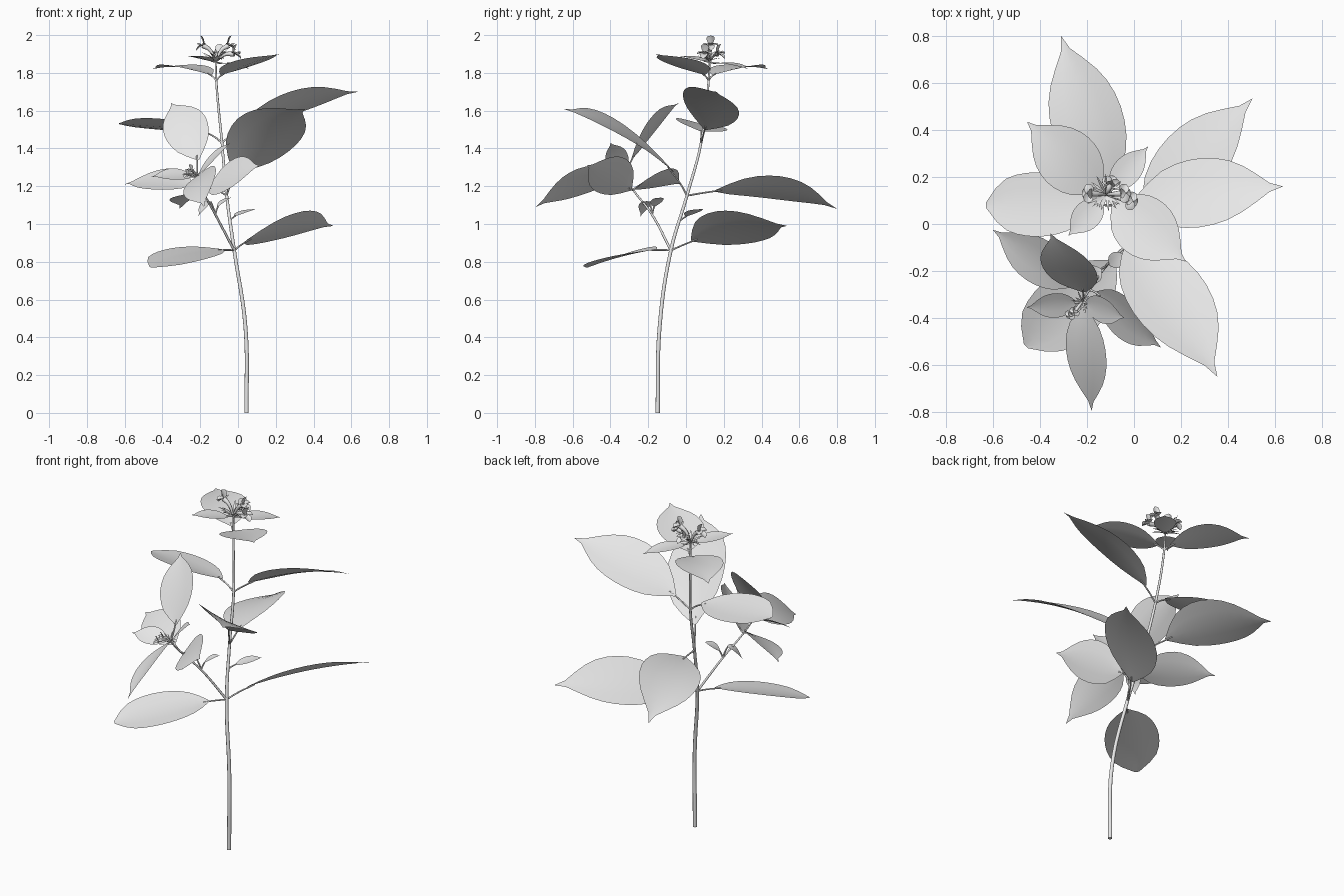
import bpy, bmesh, math, random
from mathutils import Vector

random.seed(4)
if "Cube" in bpy.data.objects:
    bpy.data.objects.remove(bpy.data.objects["Cube"])

grey = bpy.data.materials.new("pale_grey")
grey.use_nodes = True
grey.diffuse_color = (0.8, 0.8, 0.8, 1)
grey.node_tree.nodes["Principled BSDF"].inputs["Base Color"].default_value = grey.diffuse_color

UP = Vector((0, 0, 1))
POINTED = [0.05, 0.44, 0.74, 0.9, 0.98, 1, 0.96, 0.86, 0.68, 0.42, 0.13, 0]
BLUNT = [0.05, 0.4, 0.66, 0.82, 0.92, 0.98, 1, 0.98, 0.92, 0.8, 0.52, 0.08]
LANCE = [0.3, 0.6, 0.85, 1, 0.8, 0.45, 0]


def place(name, data):
    data.materials.append(grey)
    obj = bpy.data.objects.new(name, data)
    bpy.context.scene.collection.objects.link(obj)
    return obj


def stalk(name, points, start, end):
    """Tapering round stalk through the given points."""
    curve = bpy.data.curves.new(name, "CURVE")
    curve.dimensions = "3D"
    curve.bevel_depth = 1
    curve.bevel_resolution = 2
    curve.resolution_u = 6
    curve.use_fill_caps = True
    spline = curve.splines.new("BEZIER")
    spline.bezier_points.add(len(points) - 1)
    for i, (p, co) in enumerate(zip(spline.bezier_points, points)):
        p.co = co
        p.handle_left_type = p.handle_right_type = "AUTO"
        p.radius = start + (end - start) * i / (len(points) - 1)
    return place(name, curve)


def blade(bm, base, tip, width, bow=0.0, roll=0.0, outline=POINTED, cup=0.1):
    """Bowed leaf surface from base to tip; roll lifts its right-hand edge."""
    base, tip = Vector(base), Vector(tip)
    along = (tip - base).normalized()
    right = along.cross(UP)
    right = right.normalized() if right.length > 0.01 else Vector((1, 0, 0))
    normal = right.cross(along)
    a = math.radians(roll)
    side = right * math.cos(a) + normal * math.sin(a)
    lift = side.cross(along)
    rows = []
    for i, w in enumerate(outline):
        t = i / (len(outline) - 1)
        centre = base.lerp(tip, t) + UP * bow * 4 * t * (1 - t)
        rows.append([bm.verts.new(centre + side * s * w * width
                                  + lift * cup * width * w * abs(s) ** 1.5)
                     for s in (-1, -0.5, 0, 0.5, 1)])
    for lo, hi in zip(rows, rows[1:]):
        for j in range(4):
            bm.faces.new((lo[j], lo[j + 1], hi[j + 1], hi[j])).smooth = True


def finish(name, bm):
    bmesh.ops.remove_doubles(bm, verts=bm.verts, dist=0.0001)
    mesh = bpy.data.meshes.new(name)
    bm.to_mesh(mesh)
    bm.free()
    return place(name, mesh)


def leaf(name, node, base, tip, width, bow, roll=0, outline=POINTED):
    bm = bmesh.new()
    blade(bm, base, tip, width, bow, roll, outline)
    finish(name, bm)
    base, node = Vector(base), Vector(node)
    inner = base.lerp(Vector(tip), 0.06) + UP * bow * 0.2
    stalk(name + "_stalk", [node, base.lerp(node, 0.5), inner], 0.005, 0.004)


def flower(name, heart, mouth, size):
    """Curved tube opening into an upper lip and three lower lobes."""
    heart, mouth = Vector(heart), Vector(mouth)
    out = mouth - heart
    out.z = 0
    out.normalize()
    bend = heart.lerp(mouth, 0.55) + UP * size * 0.3 - out * size * 0.1
    stalk(name + "_tube", [heart, bend, mouth], 0.005, size * 0.28)
    across = out.cross(UP)
    bm = bmesh.new()
    for sideways, forward, rise in ((0, 0.3, 1), (0, 0.7, -0.5), (0.7, 0.4, 0), (-0.7, 0.4, 0)):
        reach = across * sideways + out * forward + UP * rise
        blade(bm, mouth - out * 0.005, mouth + reach * size, size * 0.4, size * 0.1,
              outline=BLUNT, cup=0.4)
    finish(name + "_petals", bm)


def sepals(name, heart, count, length):
    """Burst of narrow pointed bracts."""
    bm = bmesh.new()
    for i in range(count):
        a = math.tau * i / count + random.uniform(-0.2, 0.2)
        reach = Vector((math.cos(a), math.sin(a), random.uniform(0.1, 0.9)))
        blade(bm, heart, Vector(heart) + reach * length * random.uniform(0.7, 1.05),
              length * 0.07, length * 0.08, outline=LANCE)
    finish(name, bm)


# Main stem and side branch
low, middle, high = (-0.02, -0.08, 0.86), (-0.06, 0.005, 1.15), (-0.085, 0.08, 1.43)
crown = (-0.115, 0.12, 1.76)
heart = (-0.118, 0.125, 1.86)
stalk("main_stem", [(0.045, -0.15, 0), (0.04, -0.14, 0.45), low, middle, high, crown, heart],
      0.012, 0.005)
fork = (-0.12, -0.18, 1.05)
twig = (-0.19, -0.28, 1.18)
bud = (-0.22, -0.33, 1.25)
stalk("side_branch", [low, fork, twig, bud], 0.007, 0.004)

# Opposite leaf pairs on the main stem
leaf("lower_right_leaf", low, (0.04, 0.03, 0.91), (0.505, 0.535, 0.99), 0.165, 0.025, 30)
leaf("lower_left_leaf", low, (-0.08, -0.16, 0.865), (-0.46, -0.52, 0.77), 0.15, 0.01, 10, BLUNT)
leaf("middle_back_leaf", middle, (-0.1, 0.15, 1.175), (-0.31, 0.8, 1.08), 0.165, 0.05, 20)
leaf("middle_front_leaf", middle, (-0.02, -0.06, 1.27), (0.355, -0.65, 1.61), 0.18, 0.05, 25)
leaf("upper_right_leaf", high, (0, 0.1, 1.5), (0.635, 0.16, 1.7), 0.16, 0.035, 24)
leaf("upper_left_leaf", high, (-0.16, 0.08, 1.49), (-0.63, 0.08, 1.53), 0.14, 0.003, -12, BLUNT)
leaf("young_leaf", (-0.045, -0.03, 1.02), (-0.02, 0, 1.04), (0.1, 0.09, 1.08), 0.045, 0.005)

# Leaves around the flower head
leaf("crown_front_leaf", crown, (-0.09, 0.1, 1.79), (0.22, -0.16, 1.9), 0.13, 0.005)
leaf("crown_back_leaf", crown, (-0.14, 0.14, 1.79), (-0.455, 0.435, 1.82), 0.13, 0.025)
leaf("crown_right_bract", heart, (-0.1, 0.145, 1.85), (0.06, 0.33, 1.82), 0.06, 0.01)
leaf("crown_left_bract", heart, (-0.135, 0.105, 1.86), (-0.28, -0.05, 1.89), 0.06, 0.005)

# Leaves on the side branch
leaf("branch_back_leaf", bud, (-0.21, -0.29, 1.34), (-0.355, -0.04, 1.64), 0.12, 0.03, 38)
leaf("branch_front_leaf", bud, (-0.21, -0.35, 1.26), (-0.18, -0.795, 1.09), 0.11, 0.035, -40)
leaf("branch_left_leaf", twig, (-0.24, -0.26, 1.2), (-0.6, -0.025, 1.21), 0.11, 0.025, 30)
leaf("branch_right_leaf", twig, (-0.16, -0.29, 1.18), (0.115, -0.525, 1.31), 0.12, 0.015, -50)
leaf("branch_right_bract", bud, (-0.21, -0.335, 1.26), (-0.04, -0.4, 1.43), 0.06, 0.01, -30)
leaf("branch_left_bract", bud, (-0.24, -0.335, 1.25), (-0.457, -0.355, 1.25), 0.06, 0.01, 30)
leaf("fork_left_leaf", fork, (-0.14, -0.19, 1.12), (-0.21, -0.24, 1.04), 0.04, 0.02)
leaf("fork_right_leaf", fork, (-0.11, -0.17, 1.09), (-0.03, -0.13, 1.14), 0.035, 0.01)

# Flower heads
sepals("crown_sepals", heart, 22, 0.09)
sepals("branch_sepals", bud, 10, 0.05)
for i, mouth in enumerate([(-0.185, 0.13, 1.945), (-0.05, 0.13, 1.945),
                           (-0.02, 0.1, 1.9), (-0.1, 0.17, 1.9)]):
    flower(f"crown_flower_{i + 1}", heart, mouth, 0.052)
for i, mouth in enumerate([(-0.25, -0.37, 1.285), (-0.27, -0.385, 1.26)]):
    flower(f"branch_flower_{i + 1}", bud, mouth, 0.03)
